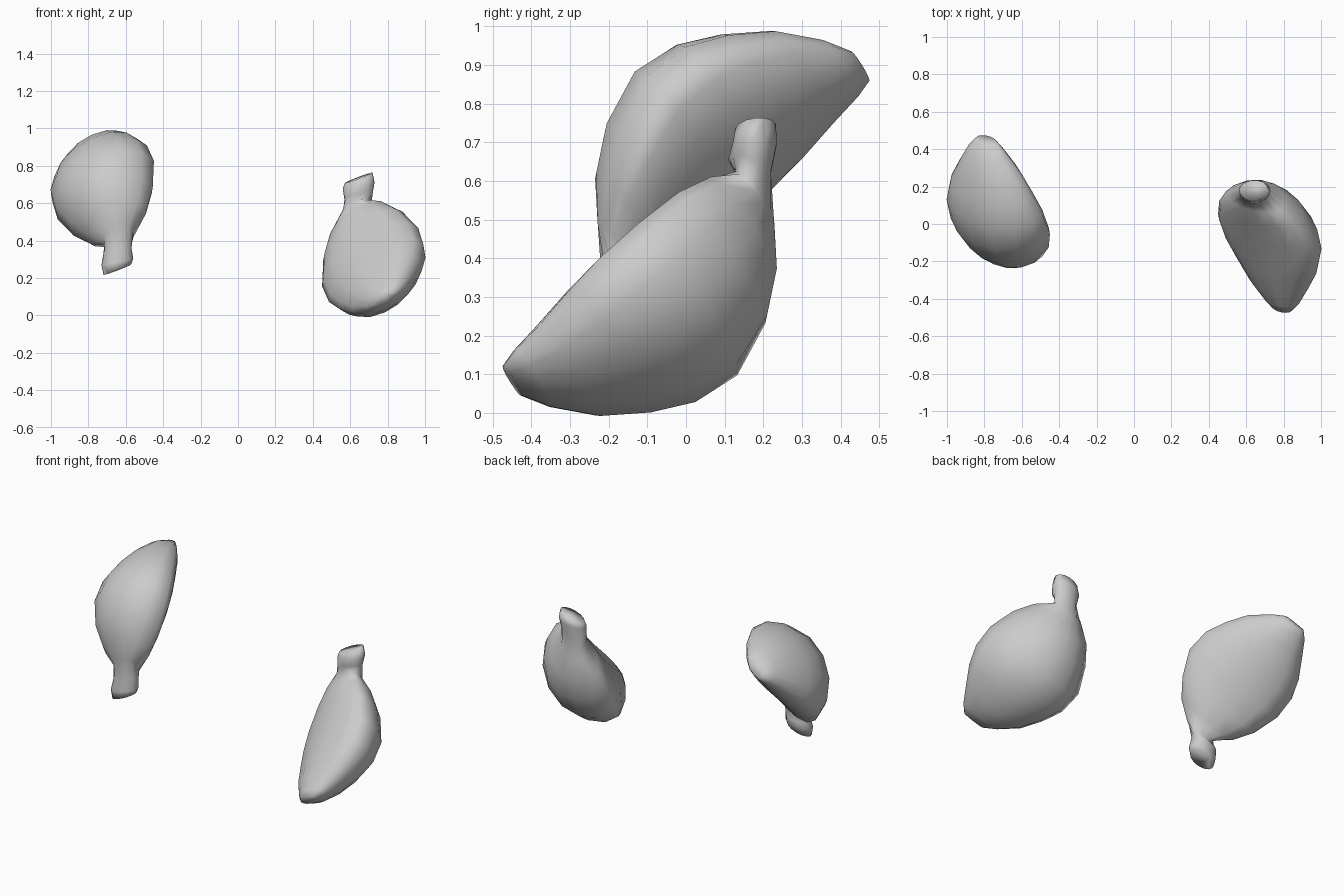
import bpy, bmesh, math
from mathutils import Vector

if "Cube" in bpy.data.objects:
    bpy.data.objects.remove(bpy.data.objects["Cube"])

SIDES = 14
ORIGIN = Vector((0.70, -0.10, 0.33))
ALONG = Vector((0.15, -0.78, -0.61))    # neck towards tip
ACROSS = Vector((0.88, -0.18, 0.44))    # side to side
FACE = Vector((-0.45, -0.60, 0.66))     # out of the flatter face
TILT = 0.10                             # face leans towards one side
ANGLES = [2 * math.pi * i / SIDES for i in range(SIDES)]

# neck rings: height, centre y, x radius, y radius, slope in x, slope in y
NECK = [(0.735, 0.180, 0.074, 0.054, 0.38, 0.10),
        (0.695, 0.178, 0.085, 0.058, 0.20, 0.00),
        (0.640, 0.165, 0.076, 0.056, 0.25, -0.30)]

# bowl rings: distance along, side shift, half width, rim level, face level, back level
BOWL = [(-0.365, -0.01, 0.092, 0.000, 0.090, -0.062),
        (-0.290, -0.015, 0.184, 0.000, 0.085, -0.165),
        (-0.190, -0.015, 0.253, -0.020, 0.075, -0.248),
        (-0.050, -0.017, 0.308, -0.065, 0.065, -0.295),
        (0.080, -0.010, 0.302, -0.080, 0.062, -0.280),
        (0.190, -0.003, 0.258, -0.075, 0.060, -0.235),
        (0.300, 0.000, 0.192, -0.055, 0.055, -0.170),
        (0.390, 0.020, 0.118, -0.020, 0.048, -0.090),
        (0.435, 0.030, 0.065, 0.008, 0.040, -0.025)]


def neck_ring(z, cy, rx, ry, sx, sy):
    ring = []
    for t in ANGLES:
        dx, dy = rx * math.cos(t), -ry * math.sin(t)
        ring.append(Vector((0.645 + dx, cy + dy, z + sx * dx + sy * dy)))
    return ring


def bowl_ring(u, shift, half, rim, face, back):
    ring = []
    for t in ANGLES:
        s, w = math.sin(t), half * math.cos(t)
        if s > 0:      # flatter face, fuller on the outer side
            n = rim + (face - rim) * s ** (0.9 if w > 0 else 1.3)
        else:          # rounded back
            n = rim - (rim - back) * (-s) ** 1.1
        ring.append(ORIGIN + ALONG * u + ACROSS * (shift + w) + FACE * (n + TILT * w))
    return ring


def build_pod(name, inverted):
    bm = bmesh.new()
    rings = [neck_ring(*r) for r in NECK] + [bowl_ring(*r) for r in BOWL]
    loops = []
    for ring in rings:
        if inverted:
            ring = [Vector((-p.x, -p.y, 0.98 - p.z)) for p in ring]
        loops.append([bm.verts.new(p) for p in ring])
    for a, b in zip(loops, loops[1:]):
        for i in range(SIDES):
            j = (i + 1) % SIDES
            bm.faces.new((a[i], a[j], b[j], b[i]))
    bm.faces.new(loops[0])
    bm.faces.new(loops[-1])
    bmesh.ops.recalc_face_normals(bm, faces=bm.faces)
    mesh = bpy.data.meshes.new(name)
    bm.to_mesh(mesh)
    bm.free()
    obj = bpy.data.objects.new(name, mesh)
    bpy.context.collection.objects.link(obj)
    bpy.ops.object.select_all(action='DESELECT')
    obj.select_set(True)
    bpy.context.view_layer.objects.active = obj
    bpy.ops.object.shade_smooth_by_angle(angle=math.radians(100))


# the two pods are point reflections of each other
build_pod("right_pod", False)
build_pod("left_pod", True)
